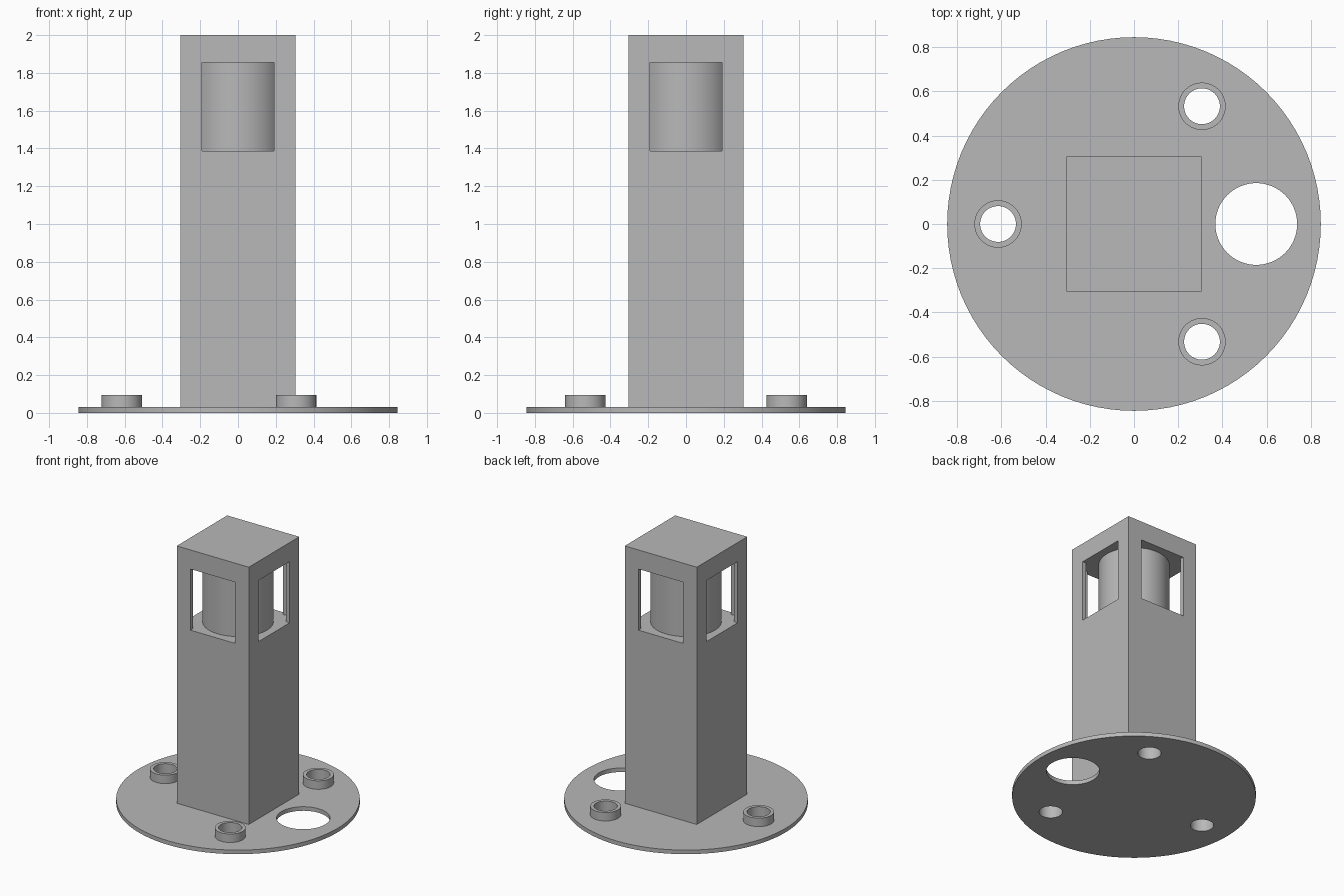
import bpy
import bmesh
from math import radians, cos, sin
from mathutils import Vector, Matrix

cube = bpy.data.objects.get("Cube")
if cube:
    bpy.data.objects.remove(cube, do_unlink=True)

# One plain grey for everything
grey = bpy.data.materials.new("light_grey")
grey.use_nodes = True
colour = (0.48, 0.48, 0.48, 1)
grey.diffuse_color = colour
grey.node_tree.nodes["Principled BSDF"].inputs["Base Color"].default_value = colour

PLATE_TOP = 0.031
HALF = 0.305          # tower half width
INNER = 0.275         # lamp room half width
WINDOW = 0.19         # window half width
SILL, LINTEL = 1.386, 1.854


def prism(name, outline, z0, z1):
    """Extrude a flat outline from z0 to z1."""
    bm = bmesh.new()
    face = bm.faces.new([bm.verts.new((x, y, z0)) for x, y in outline])
    new = bmesh.ops.extrude_face_region(bm, geom=[face])["geom"]
    top = [v for v in new if isinstance(v, bmesh.types.BMVert)]
    bmesh.ops.translate(bm, verts=top, vec=(0, 0, z1 - z0))
    bmesh.ops.recalc_face_normals(bm, faces=bm.faces)
    mesh = bpy.data.meshes.new(name)
    bm.to_mesh(mesh)
    bm.free()
    mesh.materials.append(grey)
    obj = bpy.data.objects.new(name, mesh)
    bpy.context.collection.objects.link(obj)
    return obj


def disc(name, centre, radius, z0, z1, sides=64):
    ring = [radians(360 * i / sides) for i in range(sides)]
    outline = [(centre[0] + radius * cos(a), centre[1] + radius * sin(a)) for a in ring]
    return prism(name, outline, z0, z1)


def activate(obj):
    bpy.ops.object.select_all(action="DESELECT")
    obj.select_set(True)
    bpy.context.view_layer.objects.active = obj


def cut(obj, cutter):
    cutter.hide_render = True
    mod = obj.modifiers.new("cut", "BOOLEAN")
    mod.operation = "DIFFERENCE"
    mod.solver = "EXACT"
    mod.object = cutter
    activate(obj)
    bpy.ops.object.modifier_apply(modifier=mod.name)
    bpy.data.objects.remove(cutter, do_unlink=True)


def smooth(obj):
    activate(obj)
    bpy.ops.object.shade_smooth_by_angle(angle=radians(30))


# Round base plate with one large hole
base = disc("base_plate", (0, 0), 0.845, 0, PLATE_TOP, 96)
cut(base, disc("large_hole_cutter", (0.553, 0), 0.185, -0.1, 0.2))

# Three raised collars, bored through the plate
for i, angle in enumerate((60, 180, 300)):
    centre = (0.615 * cos(radians(angle)), 0.615 * sin(radians(angle)))
    collar = disc(f"collar_{i + 1}", centre, 0.107, PLATE_TOP, 0.096)
    for part in (base, collar):
        cut(part, disc("bore_cutter", centre, 0.081, -0.1, 0.2))
    smooth(collar)
smooth(base)

# Square tower with a hollow lamp room and a window on each side
square = [(-HALF, -HALF), (HALF, -HALF), (HALF, HALF), (-HALF, HALF)]
tower = prism("tower", square, PLATE_TOP, 2)
arm = [(0.4, -WINDOW), (0.4, WINDOW), (INNER, WINDOW), (INNER, INNER), (INNER, INNER)]
arm = arm[:4] + [(WINDOW, INNER)]
room = []
for quarter in range(4):
    turn = Matrix.Rotation(radians(90 * quarter), 2)
    room += [tuple(turn @ Vector(p)) for p in arm]
cut(tower, prism("room_cutter", room, SILL, LINTEL))

# Lamp cylinder filling the room from floor to ceiling
smooth(disc("lamp", (0, 0), 0.246, SILL, LINTEL))
